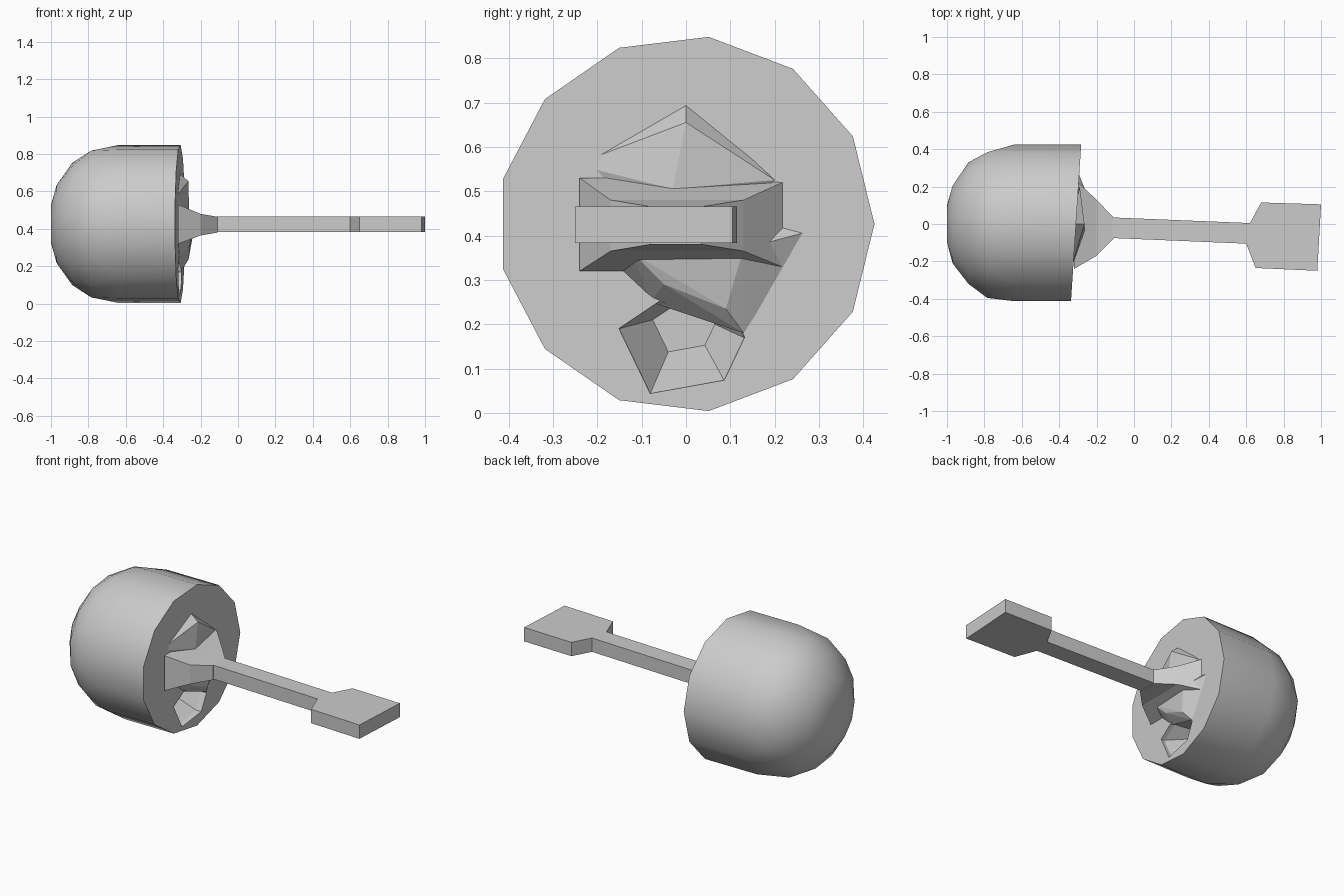
import bpy
import bmesh
from math import sin, cos, pi, radians

old = bpy.data.objects.get("Cube")
if old:
    bpy.data.objects.remove(old, do_unlink=True)

grey = bpy.data.materials.new("light_grey")
grey.use_nodes = True
colour = (0.6, 0.6, 0.6, 1)
grey.diffuse_color = colour
grey.node_tree.nodes["Principled BSDF"].inputs["Base Color"].default_value = colour


def finish(name, bm, smooth=0):
    """Turn a bmesh into a named grey object."""
    bmesh.ops.recalc_face_normals(bm, faces=bm.faces[:])
    mesh = bpy.data.meshes.new(name)
    bm.to_mesh(mesh)
    bm.free()
    mesh.materials.append(grey)
    ob = bpy.data.objects.new(name, mesh)
    bpy.context.scene.collection.objects.link(ob)
    if smooth:
        bpy.ops.object.select_all(action="DESELECT")
        ob.select_set(True)
        bpy.context.view_layer.objects.active = ob
        bpy.ops.object.shade_smooth_by_angle(angle=radians(smooth))
    return ob


def hull(name, points, smooth=0):
    """Faceted solid wrapped around a few points."""
    bm = bmesh.new()
    for p in points:
        bm.verts.new(p)
    res = bmesh.ops.convex_hull(bm, input=bm.verts[:])
    junk = {v for v in res["geom_interior"] + res["geom_unused"]
            if isinstance(v, bmesh.types.BMVert)}
    bmesh.ops.delete(bm, geom=list(junk), context="VERTS")
    bmesh.ops.dissolve_limit(bm, angle_limit=radians(1),
                             verts=bm.verts[:], edges=bm.edges[:])
    return finish(name, bm, smooth)


def loft(name, loops):
    """Skin a row of equal-length loops and cap both ends."""
    bm = bmesh.new()
    rows = [[bm.verts.new(p) for p in loop] for loop in loops]
    n = len(rows[0])
    for a, b in zip(rows, rows[1:]):
        for i in range(n):
            j = (i + 1) % n
            bm.faces.new((a[i], a[j], b[j], b[i]))
    bm.faces.new(rows[0][::-1])
    bm.faces.new(rows[-1])
    return finish(name, bm)


def rect(x, y0, y1, z0, z1):
    return [(x, y0, z0), (x, y1, z0), (x, y1, z1), (x, y0, z1)]


# Domed head: staggered rings along x, ending in a slightly tilted flat face
SIDES, MID = 13, 0.426
points = []
for x, r, turn in ((-1, .1, 0), (-.97, .21, .5), (-.885, .33, 0),
                   (-.785, .395, .5), (-.64, .425, 0), (-.31, .425, 0)):
    for i in range(SIDES):
        a = 2 * pi * (i + turn) / SIDES
        y = r * cos(a)
        tilt = .065 * y if x > -.5 else 0
        points.append((x + tilt, y, MID + r * sin(a)))
head = hull("head", points, 40)

# Mouth pit cut into the lower face
mouth = [(-.15, .19), (-.08, .045), (.085, .075), (.13, .17), (.11, .215), (-.06, .25)]
cutter = loft("mouth_cutter", [
    [(x, y * s, .15 + (z - .15) * s + rise) for y, z in mouth]
    for x, s, rise in ((-.22, 1.05, 0), (-.34, 1, 0), (-.46, .5, .04))])
cutter.hide_render = True
cutter.hide_set(True)
cut = head.modifiers.new("mouth", "BOOLEAN")
cut.object = cutter
cut.operation = "DIFFERENCE"
cut.solver = "EXACT"

# Raised brow above the arm
hull("brow", [(-.34, -.25, .56), (-.33, 0, .71), (-.265, 0, .655),
              (-.262, -.03, .505), (-.29, .2, .525), (-.34, -.17, .46),
              (-.32, .14, .46)])

# Raised cheek and upper lip below the arm
hull("lip", [(-.34, -.2, .36), (-.33, -.08, .25), (-.265, -.05, .29),
             (-.265, .09, .235), (-.3, .13, .18), (-.31, .11, .215),
             (-.3, .28, .41), (-.24, .13, .37), (-.25, -.12, .36),
             (-.32, .14, .46)])

# Flared root where the arm leaves the face
loft("arm_root", [rect(-.32, -.24, .24, .32, .53), rect(-.2, -.17, .13, .365, .48),
                  rect(-.11, -.08, .035, .38, .465)])

# Long arm widening into a flat paddle
outline = [(-.115, .035), (-.115, -.075), (.6, -.105), (.65, -.235), (.98, -.25),
           (1, .105), (.68, .115), (.62, .005)]
loft("arm_and_paddle", [[(x, y, z) for x, y in outline] for z in (.383, .466)])
